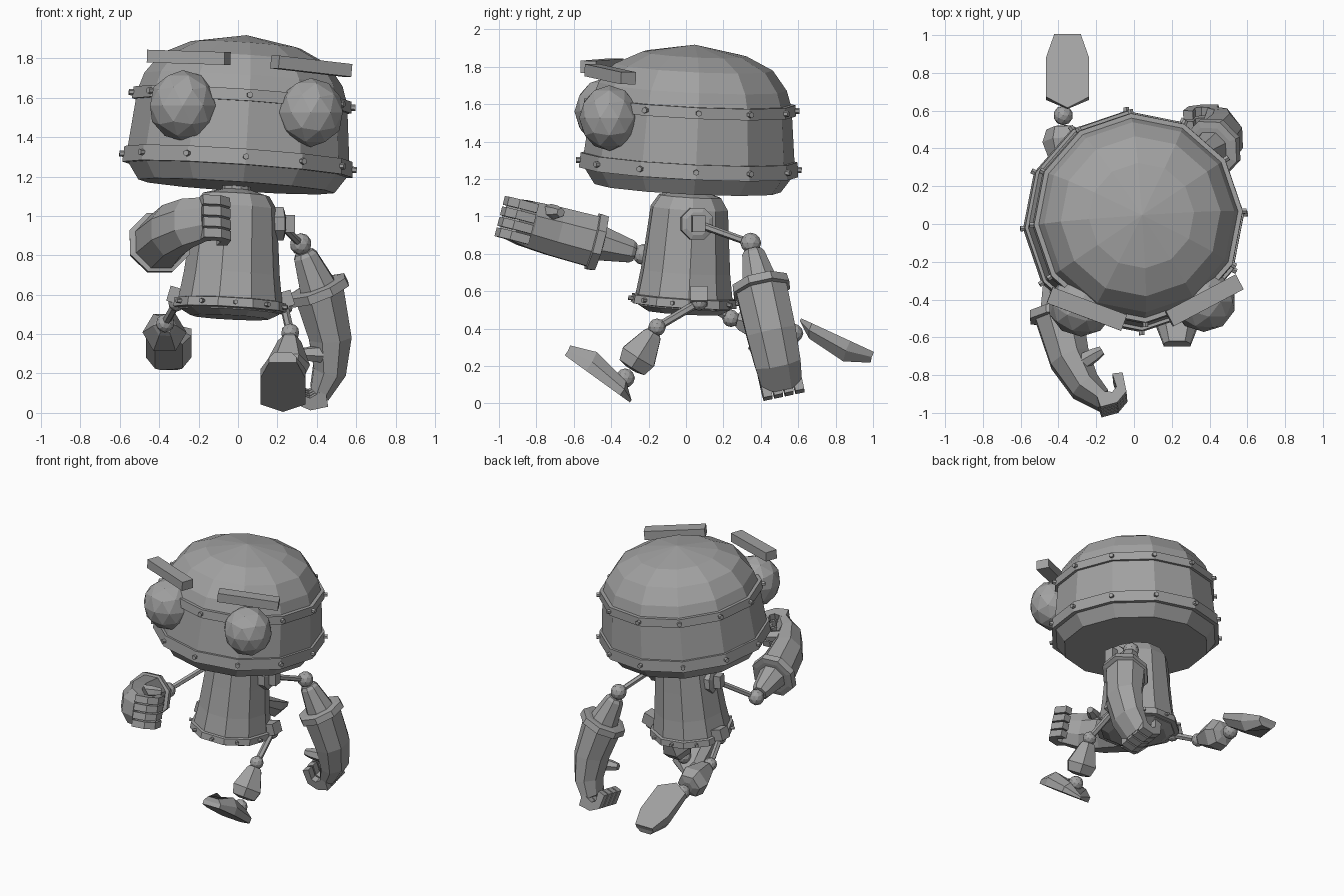
import bpy, bmesh, math
from math import sin, cos, pi
from mathutils import Vector, Matrix

if "Cube" in bpy.data.objects:
    bpy.data.objects.remove(bpy.data.objects["Cube"])

metal = bpy.data.materials.new("grey_metal")
GREY = (0.36, 0.36, 0.36, 1)
metal.diffuse_color = GREY
metal.use_nodes = True
metal.node_tree.nodes["Principled BSDF"].inputs["Base Color"].default_value = GREY


def finish(name, bm):
    bmesh.ops.remove_doubles(bm, verts=bm.verts, dist=1e-5)
    bmesh.ops.recalc_face_normals(bm, faces=bm.faces)
    me = bpy.data.meshes.new(name)
    bm.to_mesh(me)
    bm.free()
    me.materials.append(metal)
    ob = bpy.data.objects.new(name, me)
    bpy.context.collection.objects.link(ob)
    return ob


def skin(bm, rings):
    """Join successive rings of points and cap both ends."""
    loops = [[bm.verts.new(p) for p in ring] for ring in rings]
    n = len(loops[0])
    for a, b in zip(loops, loops[1:]):
        for i in range(n):
            j = (i + 1) % n
            bm.faces.new((a[i], a[j], b[j], b[i]))
    bm.faces.new(loops[0])
    bm.faces.new(loops[-1])


def ring(m, z, r, n, phase=0.0, squash=1.0):
    return [m @ Vector((r * cos(phase + 2 * pi * i / n), squash * r * sin(phase + 2 * pi * i / n), z))
            for i in range(n)]


def frame(origin, z_dir, x_hint=(1, 0, 0)):
    z = Vector(z_dir).normalized()
    x = Vector(x_hint)
    x = (x - z * x.dot(z)).normalized()
    m = Matrix((x, z.cross(x), z)).transposed().to_4x4()
    m.translation = Vector(origin)
    return m


def lathe(name, m, profile, n, phase=0.0):
    bm = bmesh.new()
    skin(bm, [ring(m, z, r, n, phase) for r, z in profile])
    return finish(name, bm)


def rod(name, a, b, r, n=6):
    d = Vector(b) - Vector(a)
    return lathe(name, frame(a, d, (0.3, 0.9, 0.2)), [(r, 0), (r, d.length)], n)


def ball(name, loc, r, scale=(1, 1, 1), sub=2):
    bm = bmesh.new()
    bmesh.ops.create_icosphere(bm, subdivisions=sub, radius=r)
    bmesh.ops.transform(bm, matrix=Matrix.Translation(loc) @ Matrix.Diagonal((*scale, 1)), verts=bm.verts)
    return finish(name, bm)


def box(name, m, size):
    bm = bmesh.new()
    bmesh.ops.create_cube(bm, size=1)
    bmesh.ops.transform(bm, matrix=m @ Matrix.Diagonal((*size, 1)), verts=bm.verts)
    return finish(name, bm)


def bolts(name, m, r, z, n, phase, size):
    bm = bmesh.new()
    for i in range(n):
        a = phase + 2 * pi * i / n
        out = Vector((cos(a), sin(a), 0))
        b = m @ frame(out * (r - 0.01) + Vector((0, 0, z)), out, (0, 0, 1))
        skin(bm, [ring(b, h, size, 6) for h in (0, 0.03)])
    finish(name, bm)


# Head: faceted drum with dome, two riveted bands
head = frame((0, 0.015, 1.275), (0.067, 0.05, 1))
PH = math.radians(4)
lathe("head", head, [(0.5, -0.125), (0.565, -0.03), (0.565, 0.04), (0.535, 0.33), (0.505, 0.42),
                     (0.425, 0.525), (0.28, 0.595), (0, 0.645)], 12, PH)
lathe("lower_head_band", head, [(0.56, -0.04), (0.588, -0.04), (0.582, 0.04), (0.55, 0.04)], 12, PH)
lathe("upper_head_band", head, [(0.53, 0.285), (0.56, 0.285), (0.555, 0.345), (0.52, 0.345)], 12, PH)
bolts("lower_head_bolts", head, 0.585, 0, 12, PH, 0.016)
bolts("upper_head_bolts", head, 0.558, 0.315, 12, PH, 0.016)

# Face
ball("right_eye", (-0.28, -0.43, 1.56), 0.175, (1, 0.95, 1.03))
ball("left_eye", (0.37, -0.41, 1.525), 0.17, (1, 0.95, 1.03))
box("right_brow", frame((-0.25, -0.45, 1.805), (0.03, 0, 1), (0.39, -0.145, -0.015)), (0.42, 0.09, 0.065))
box("left_brow", frame((0.372, -0.405, 1.76), (0.09, 0.05, 1), (0.37, 0.195, -0.04)), (0.42, 0.09, 0.065))

# Bell-shaped body with riveted hem and neck
body = frame((-0.04, -0.012, 0.545), (0.055, 0.06, 1))
lathe("body", body, [(0.2, -0.06), (0.255, -0.03), (0.265, 0.03), (0.245, 0.16), (0.225, 0.36),
                     (0.212, 0.5), (0.17, 0.565), (0.08, 0.59)], 10, 0.1)
lathe("body_hem", body, [(0.25, -0.025), (0.29, -0.02), (0.285, 0.025), (0.255, 0.03)], 10, 0.1)
bolts("hem_bolts", body, 0.278, 0.003, 10, 0.1 + pi / 10, 0.012)
lathe("neck", body, [(0.072, 0.56), (0.072, 0.66)], 10)


# Arms: socket, strut, elbow, sleeve, cuff, curved forearm and curled hand
def arm(side, socket, out, cuff, direction, curl, flip):
    d = Vector(direction).normalized()
    c = Vector(curl)
    c = (c - d * c.dot(d)).normalized()
    w = d.cross(c) * flip
    cuff = Vector(cuff)
    m = frame(cuff, d, c)
    elbow = cuff - d * 0.255
    s = frame(socket, out, (0, 0, 1))
    lathe(side + "_shoulder_socket", s, [(0.092, -0.05), (0.092, 0.01), (0.065, 0.02)], 8, pi / 8)
    box(side + "_shoulder_block", s @ Matrix.Translation((0, 0, 0.035)), (0.09, 0.07, 0.07))
    rod(side + "_upper_arm", socket, elbow, 0.02)
    ball(side + "_elbow", elbow, 0.056)
    lathe(side + "_sleeve", m, [(0.05, -0.21), (0.065, -0.19), (0.1, -0.02)], 8, pi / 8)
    lathe(side + "_cuff", m, [(0.125, -0.025), (0.16, -0.02), (0.165, 0.025), (0.14, 0.03)], 8, pi / 8)

    def at(a, b, h):
        return cuff + d * a + c * b + w * h

    # Forearm stations: along, curl offset, heading angle, thin radius, wide radius
    bm = bmesh.new()
    rings = []
    for a, b, ang, thin, wide in ((0, 0, 0.05, 0.13, 0.14), (0.25, 0.035, 0.3, 0.11, 0.135),
                                  (0.41, 0.1, 0.6, 0.085, 0.125), (0.5, 0.19, 1.0, 0.055, 0.11)):
        ring_pts = []
        for i in range(8):
            t = pi / 8 + i * pi / 4
            v = thin * 1.06 * cos(t)
            ring_pts.append(at(a - v * sin(ang), b + v * cos(ang), wide * 1.06 * sin(t)))
        rings.append(ring_pts)
    skin(bm, rings)
    finish(side + "_forearm", bm)

    # Four curled fingers, each a bent bar
    bm = bmesh.new()
    for k in range(4):
        h = (k - 1.5) * 0.058
        inner = ((0.47, 0.15), (0.485, 0.24), (0.46, 0.265), (0.385, 0.25))
        outer = ((0.56, 0.17), (0.545, 0.26), (0.49, 0.315), (0.385, 0.305))
        skin(bm, [[at(*p, h - 0.024), at(*q, h - 0.024), at(*q, h + 0.024), at(*p, h + 0.024)]
                  for p, q in zip(inner, outer)])
    finish(side + "_fingers", bm)
    base, tip = at(0.3, 0.1, 0.09), at(0.25, 0.21, 0.1)
    lathe(side + "_thumb", frame(base, tip - base, w), [(0.045, 0), (0.038, 0.07), (0.025, 0.12)], 6)


arm("right", (-0.225, 0, 0.96), (-1, -0.2, 0.05), (-0.4, -0.475, 0.86), (0.1, -0.95, 0.25), (1, 0.1, 0), 1)
arm("left", (0.215, 0.06, 0.96), (1, 0.15, 0), (0.41, 0.4, 0.625), (0.36, 0.21, -0.91), (-1, 0, -0.2), -1)


# Legs: hip joint, thigh strut, knee, flared shin, ankle and foot
def leg(side, hip, knee, ankle, heel, toe_dir, up):
    hip, knee, ankle = Vector(hip), Vector(knee), Vector(ankle)
    outward = Vector((1 if hip.x > 0 else -1, 0, 0.3))
    box(side + "_hip_block", frame(hip + Vector((0, 0, 0.035)), outward, (0, 0, 1)), (0.08, 0.09, 0.09))
    ball(side + "_hip", hip, 0.045)
    rod(side + "_thigh", hip, knee, 0.022)
    ball(side + "_knee", knee, 0.047)
    length = (ankle - knee).length
    lathe(side + "_shin", frame(knee, ankle - knee),
          [(r, t * length) for r, t in ((0.045, 0.1), (0.06, 0.16), (0.112, 0.58), (0.09, 0.78), (0.04, 0.82))], 6)
    ball(side + "_ankle", ankle, 0.052)
    # Foot: pointed heel, blunt toe, flat sole, sloped upper
    f = frame(heel, up, toe_dir)
    outline = ((0, 0, 0.03), (0.065, 0.115, 0.08), (0.29, 0.115, 0.115), (0.43, 0.07, 0.06))
    pts = list(outline) + [(u, -v, h) for u, v, h in reversed(outline[1:])]
    bm = bmesh.new()
    skin(bm, [[f @ Vector((u, v, 0)) for u, v, h in pts],
              [f @ Vector((u, v, h * 0.5)) for u, v, h in pts],
              [f @ Vector((0.02 + u * 0.97, v * 0.6, h)) for u, v, h in pts]])
    finish(side + "_foot", bm)


leg("left", (0.235, 0.07, 0.54), (0.265, -0.155, 0.407), (0.245, -0.325, 0.135),
    (0.228, -0.3, 0.005), (0, -0.81, 0.585), (0, 0.585, 0.81))
leg("right", (-0.31, 0.04, 0.56), (-0.37, 0.24, 0.455), (-0.375, 0.575, 0.375),
    (-0.352, 0.615, 0.455), (0, 0.909, -0.419), (0, -0.419, -0.909))
